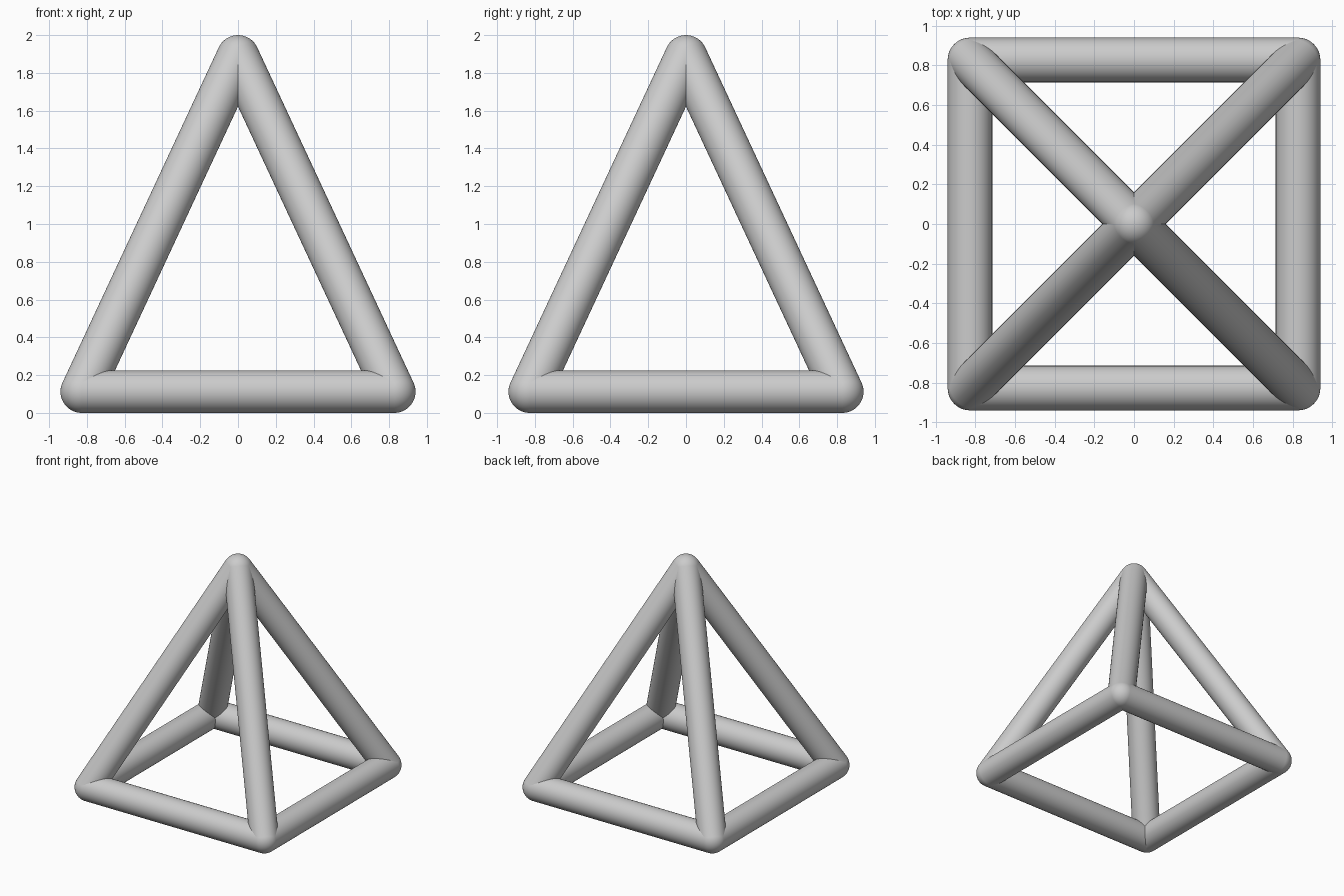
import bpy
import math
from mathutils import Vector

cube = bpy.data.objects.get("Cube")
if cube:
    bpy.data.objects.remove(cube, do_unlink=True)

RADIUS = 0.1125
HALF = 0.94 - RADIUS
SIDES = 48

# One plain grey for the whole frame
grey = bpy.data.materials.new("light_grey")
grey.use_nodes = True
COLOUR = (0.6, 0.6, 0.6, 1.0)
grey.diffuse_color = COLOUR
grey.node_tree.nodes["Principled BSDF"].inputs["Base Color"].default_value = COLOUR


def finish(name):
    obj = bpy.context.object
    obj.name = name
    obj.data.materials.append(grey)
    bpy.ops.object.shade_smooth_by_angle(angle=math.radians(40))


def bar(name, start, end):
    axis = end - start
    bpy.ops.mesh.primitive_cylinder_add(
        vertices=SIDES, radius=RADIUS, depth=axis.length, end_fill_type='NOTHING',
        location=(start + end) / 2, rotation=axis.to_track_quat('Z', 'Y').to_euler())
    finish(name)


def joint(name, point):
    bpy.ops.mesh.primitive_uv_sphere_add(
        segments=SIDES, ring_count=SIDES // 2, radius=RADIUS, location=point)
    finish(name)


# Square base corners in order around the frame, and the apex
names = ["front_right", "front_left", "back_left", "back_right"]
signs = [(-1, -1), (1, -1), (1, 1), (-1, 1)]
edges = ["front", "left", "back", "right"]
corners = [Vector((sx * HALF, sy * HALF, RADIUS)) for sx, sy in signs]
apex = Vector((0, 0, 2 - RADIUS))

# Rounded joints, base bars and sloping legs
joint("apex_joint", apex)
for i, corner in enumerate(corners):
    joint(names[i] + "_joint", corner)
    bar(edges[i] + "_base_bar", corner, corners[(i + 1) % 4])
    bar(names[i] + "_leg", corner, apex)
